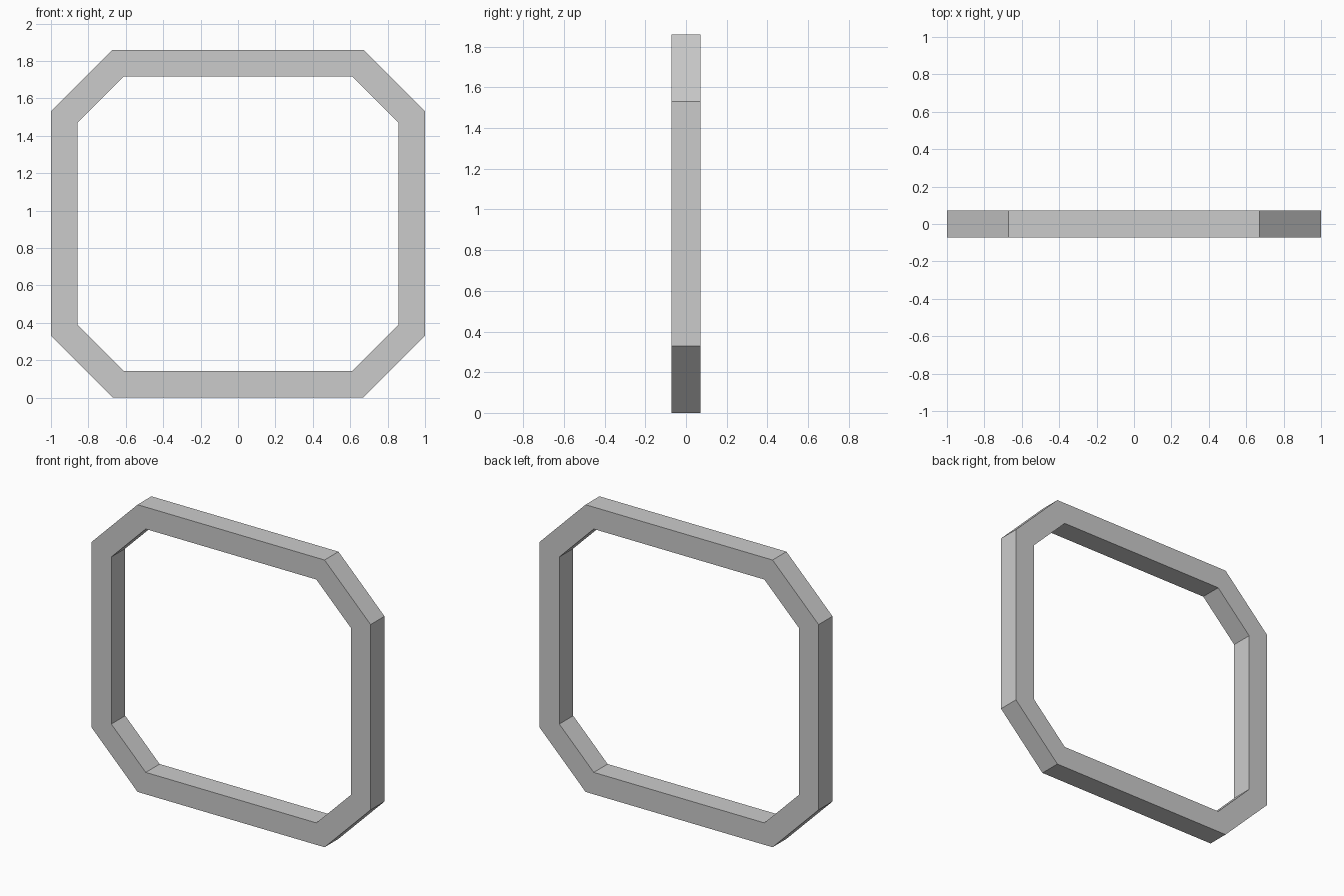
import bpy, bmesh

if "Cube" in bpy.data.objects:
    bpy.data.objects.remove(bpy.data.objects["Cube"])

HALF_W, HEIGHT, HALF_D = 1.0, 1.86, 0.071
CHAMFER, BAR = 0.33, 0.142


def octagon(hw, hh, c):
    """Chamfered rectangle in x/z, centred on the frame's middle height."""
    corners = [(hw - c, -hh), (hw, -hh + c), (hw, hh - c), (hw - c, hh)]
    pts = corners + [(-x, z) for x, z in reversed(corners)]
    return [(x, z + HEIGHT / 2) for x, z in pts]


# Outer and inner outlines, with an even bar width around the chamfers
inner_chamfer = CHAMFER - BAR * (2 - 2 ** 0.5)
outer = octagon(HALF_W, HEIGHT / 2, CHAMFER)
inner = octagon(HALF_W - BAR, HEIGHT / 2 - BAR, inner_chamfer)

# Four rings of vertices bridged into a closed tube
bm = bmesh.new()
rings = [[bm.verts.new((x, y, z)) for x, z in outline]
         for outline, y in ((outer, -HALF_D), (outer, HALF_D),
                            (inner, HALF_D), (inner, -HALF_D))]
for r in range(4):
    a, b = rings[r], rings[(r + 1) % 4]
    for i in range(8):
        j = (i + 1) % 8
        bm.faces.new((a[i], a[j], b[j], b[i]))
bmesh.ops.recalc_face_normals(bm, faces=bm.faces)

mesh = bpy.data.meshes.new("octagonal_frame")
bm.to_mesh(mesh)
bm.free()
frame = bpy.data.objects.new("octagonal_frame", mesh)
bpy.context.collection.objects.link(frame)
